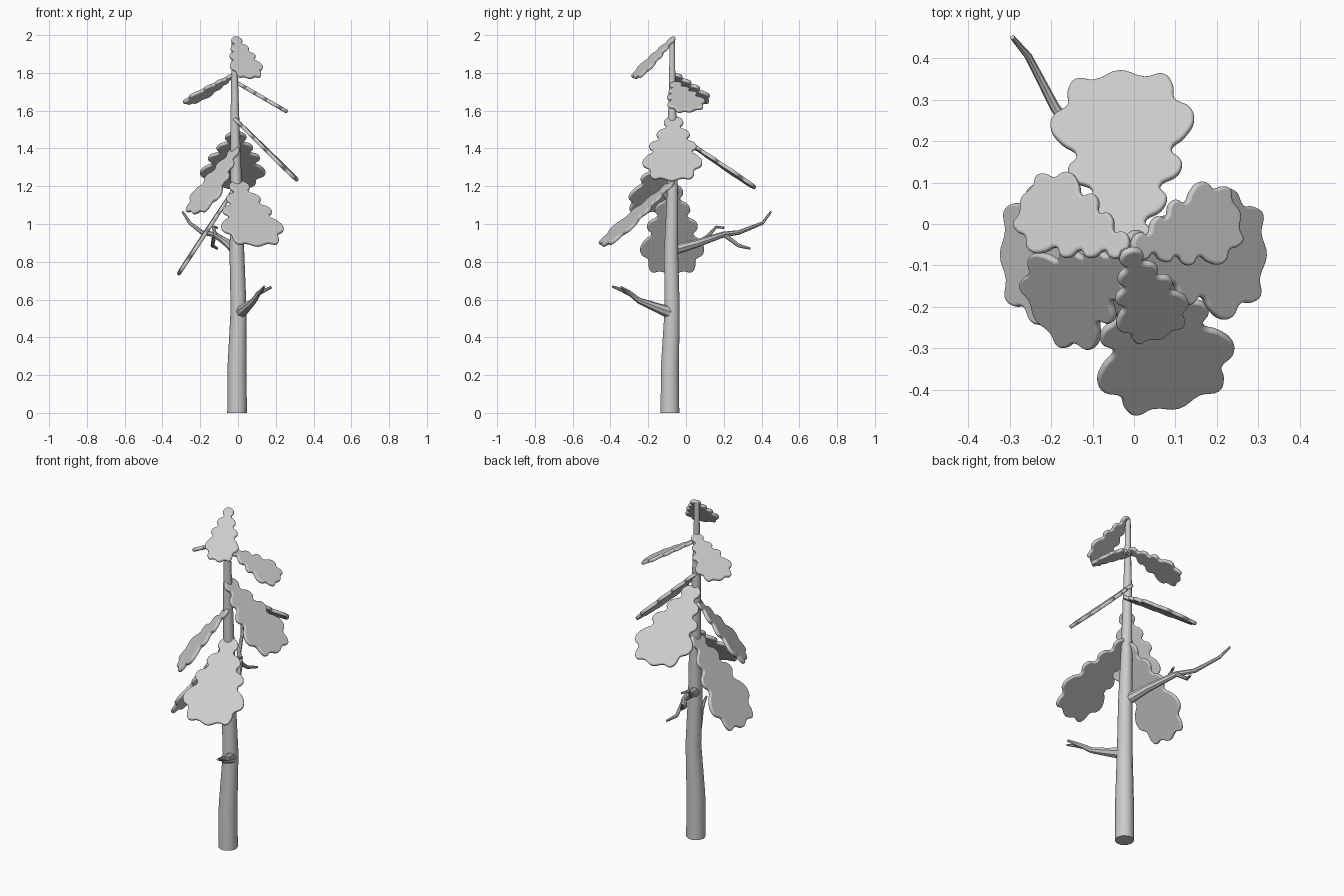
import bpy
from mathutils import Vector, Matrix

if "Cube" in bpy.data.objects:
    bpy.data.objects.remove(bpy.data.objects["Cube"])


def to_mesh(ob):
    """Turn a curve object into a smooth-shaded mesh."""
    bpy.ops.object.select_all(action='DESELECT')
    ob.select_set(True)
    bpy.context.view_layer.objects.active = ob
    bpy.context.view_layer.update()
    bpy.ops.object.convert(target='MESH')
    bpy.ops.object.shade_smooth_by_angle(angle=0.7)


def tubes(name, paths, sides_res=3):
    """Tapered tubes; each path is a list of (x, y, z, radius)."""
    cu = bpy.data.curves.new(name, 'CURVE')
    cu.dimensions = '3D'
    cu.bevel_depth = 1.0
    cu.bevel_resolution = sides_res
    cu.use_fill_caps = True
    for path in paths:
        sp = cu.splines.new('POLY')
        sp.points.add(len(path) - 1)
        for p, (x, y, z, r) in zip(sp.points, path):
            p.co = (x, y, z, 1)
            p.radius = r
    ob = bpy.data.objects.new(name, cu)
    bpy.context.collection.objects.link(ob)
    to_mesh(ob)


# Half outline of a lobed foliage plate: (half width, distance along)
HALF = [(.09, .02), (.11, .09), (.08, .15), (.16, .21), (.19, .28),
        (.16, .345), (.25, .41), (.27, .48), (.225, .55), (.29, .62),
        (.34, .71), (.325, .785), (.255, .84), (.25, .92), (.21, .985),
        (.12, .975)]
OUTLINE = [(0, -.02)] + HALF + [(0, 1.02)] + [(-x, y) for x, y in reversed(HALF)]


def foliage(name, root, tip, width=1.0, normal=None):
    """Rounded plate running from root to tip, level across unless a normal is given."""
    root, tip = Vector(root), Vector(tip)
    length = (tip - root).length
    along = (tip - root).normalized()
    side = along.cross(Vector(normal or (0, 0, 1))).normalized()
    up = side.cross(along)
    cu = bpy.data.curves.new(name, 'CURVE')
    cu.dimensions = '2D'
    cu.fill_mode = 'BOTH'
    cu.extrude = .003
    cu.bevel_depth = .007
    cu.bevel_resolution = 2
    cu.offset = -.007
    cu.resolution_u = 4
    sp = cu.splines.new('BEZIER')
    sp.bezier_points.add(len(OUTLINE) - 1)
    sp.use_cyclic_u = True
    for p, (x, y) in zip(sp.bezier_points, OUTLINE):
        p.co = (x * length * width, y * length, 0)
        p.handle_left_type = p.handle_right_type = 'AUTO'
    ob = bpy.data.objects.new(name, cu)
    bpy.context.collection.objects.link(ob)
    rot = Matrix((side, along, up)).transposed().to_4x4()
    ob.matrix_world = Matrix.Translation(root) @ rot
    to_mesh(ob)


# Trunk
tubes("trunk", [[(-.005, -.085, 0, .052), (-.005, -.085, .25, .05),
                 (.003, -.073, .55, .042), (-.006, -.079, .85, .039),
                 (-.008, -.072, 1.15, .031), (-.016, -.073, 1.5, .025),
                 (-.018, -.073, 1.75, .018), (-.02, -.073, 1.98, .014)]])

# Bare lower branch with a forked end
tubes("lower_bare_branch", [
    [(.01, -.08, .53, .034), (.04, -.15, .555, .026), (.085, -.25, .595, .016),
     (.11, -.30, .635, .013), (.175, -.345, .665, .007)],
    [(.10, -.28, .62, .012), (.125, -.34, .65, .010), (.14, -.39, .67, .006)]], 2)

# Bare upper branch with two side twigs
tubes("upper_bare_branch", [
    [(-.01, -.08, .86, .03), (-.05, .05, .895, .022), (-.125, .2, .945, .015),
     (-.19, .28, .955, .012), (-.255, .405, 1.005, .009), (-.293, .45, 1.065, .006)],
    [(-.125, .2, .945, .012), (-.135, .28, .885, .010), (-.11, .34, .87, .006)],
    [(-.06, .07, .90, .014), (-.12, .12, .94, .010), (-.13, .16, .985, .008),
     (-.11, .2, .98, .006)]], 2)

# Foliage plates from top to bottom
PLATES = [
    ("top", (-.012, -.065, 1.985), (.065, -.27, 1.775), .88, None),
    ("upper_left", (-.02, -.06, 1.79), (-.265, .06, 1.64), 1.0, None),
    ("upper_right", (.0, -.06, 1.745), (.25, .025, 1.60), 1.0, (.5, 0, .866)),
    ("middle_right", (-.02, -.065, 1.56), (.31, -.075, 1.235), 1.0, None),
    ("middle_back", (-.01, -.06, 1.48), (-.035, .36, 1.195), 1.0, None),
    ("middle_left", (-.01, -.08, 1.40), (-.23, -.225, 1.06), .92, None),
    ("lower_front", (.0, -.075, 1.22), (.105, -.435, .89), 1.0, None),
    ("lower_left", (-.01, -.07, 1.20), (-.312, -.075, .74), .9, None),
]
for name, root, tip, width, normal in PLATES:
    foliage(name + "_foliage", root, tip, width, normal)
